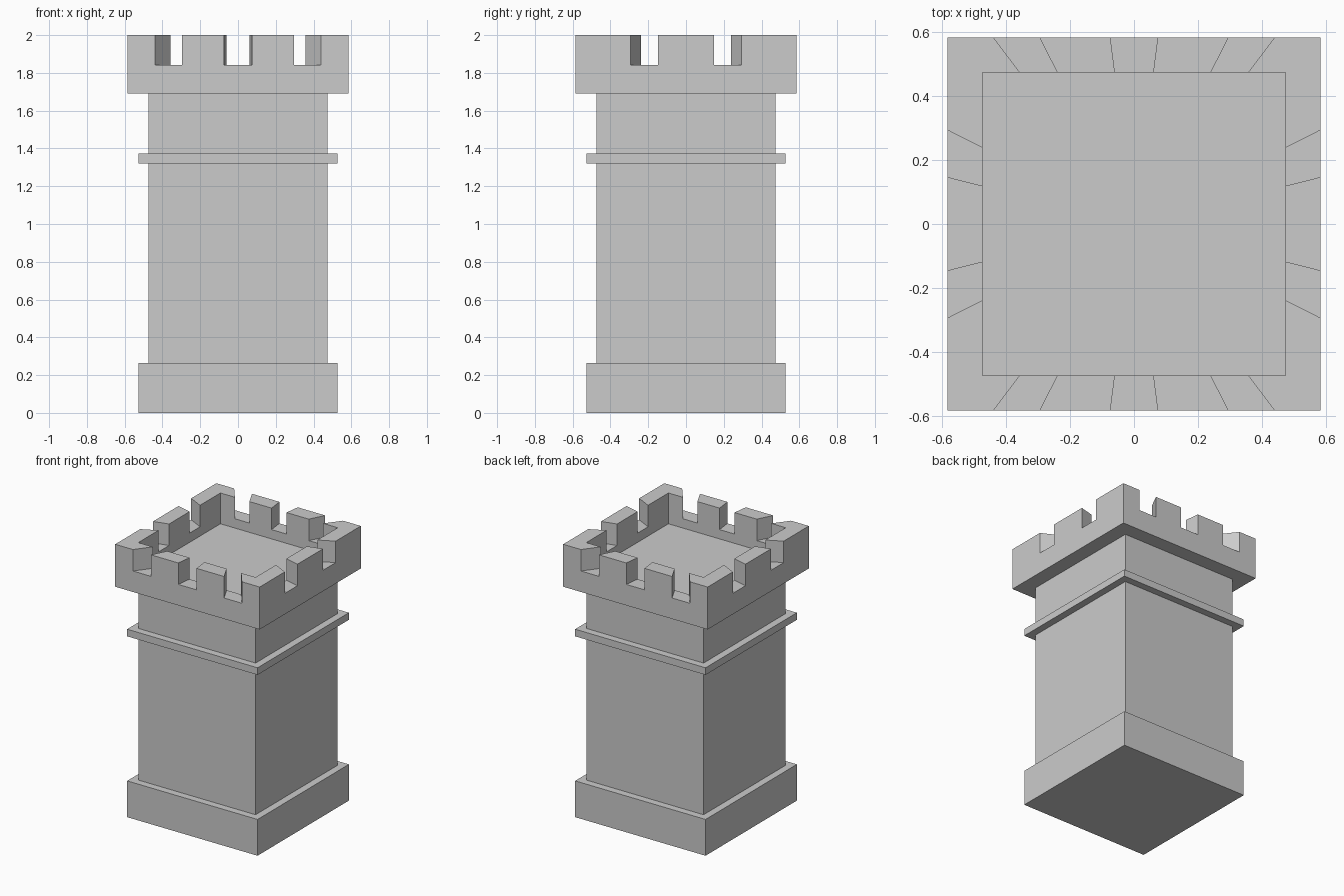
import bpy, bmesh

if "Cube" in bpy.data.objects:
    bpy.data.objects.remove(bpy.data.objects["Cube"])

OUT, INN = 0.584, 0.474                          # outer and inner half widths of the crown
Z_UNDER, Z_FLOOR, Z_NOTCH, Z_TOP = 1.69, 1.775, 1.843, 2.0


def finish(bm, name):
    bmesh.ops.remove_doubles(bm, verts=bm.verts, dist=1e-4)
    bmesh.ops.dissolve_limit(bm, angle_limit=0.01, verts=bm.verts, edges=bm.edges)
    bmesh.ops.recalc_face_normals(bm, faces=bm.faces)
    mesh = bpy.data.meshes.new(name)
    bm.to_mesh(mesh)
    bm.free()
    ob = bpy.data.objects.new(name, mesh)
    bpy.context.collection.objects.link(ob)
    return ob


def square(bm, h, z):
    return [bm.verts.new((x * h, y * h, z)) for x, y in ((-1, -1), (1, -1), (1, 1), (-1, 1))]


# Plinth, shaft and string course: a stepped profile swept round a square
bm = bmesh.new()
profile = [(0.527, 0), (0.527, 0.265), (INN, 0.265), (INN, 1.321), (0.527, 1.321),
           (0.527, 1.373), (INN, 1.373), (INN, Z_UNDER)]
rings = [square(bm, h, z) for h, z in profile]
bm.faces.new(rings[0][::-1])
for a, b in zip(rings, rings[1:]):
    for i in range(4):
        j = (i + 1) % 4
        bm.faces.new((a[i], a[j], b[j], b[i]))
finish(bm, "tower_body")

# Crown: perimeter split into segments, every second one on a side is a notch
front = [-OUT, -0.44, -0.296, -0.074, 0.074, 0.296, 0.44, OUT]
side = [-OUT, -0.294, -0.147, 0.147, 0.294, OUT]
loop = []
for stops, place in ((front, lambda t: (t, -OUT)), (side, lambda t: (OUT, t)),
                     (front, lambda t: (-t, OUT)), (side, lambda t: (-OUT, -t))):
    for i, t in enumerate(stops[:-1]):
        loop.append((place(t), i % 2 == 1))

bm = bmesh.new()


def quad(*pts):
    bm.faces.new([bm.verts.new(p) for p in pts])


def pt(p, inner, z):
    s = INN / OUT if inner else 1
    return (p[0] * s, p[1] * s, z)


for i, (a, notch) in enumerate(loop):
    b, next_notch = loop[(i + 1) % len(loop)]
    top = Z_NOTCH if notch else Z_TOP
    quad(pt(a, 0, Z_UNDER), pt(b, 0, Z_UNDER), pt(b, 0, Z_NOTCH), pt(a, 0, Z_NOTCH))
    quad(pt(b, 1, Z_FLOOR), pt(a, 1, Z_FLOOR), pt(a, 1, Z_NOTCH), pt(b, 1, Z_NOTCH))
    quad(pt(a, 0, top), pt(b, 0, top), pt(b, 1, top), pt(a, 1, top))
    quad(pt(b, 0, Z_UNDER), pt(a, 0, Z_UNDER), pt(a, 1, Z_UNDER), pt(b, 1, Z_UNDER))
    if not notch:
        quad(pt(a, 0, Z_NOTCH), pt(b, 0, Z_NOTCH), pt(b, 0, Z_TOP), pt(a, 0, Z_TOP))
        quad(pt(b, 1, Z_NOTCH), pt(a, 1, Z_NOTCH), pt(a, 1, Z_TOP), pt(b, 1, Z_TOP))
    if notch != next_notch:                      # splayed cheek of a notch
        quad(pt(b, 0, Z_NOTCH), pt(b, 1, Z_NOTCH), pt(b, 1, Z_TOP), pt(b, 0, Z_TOP))

# Sunken roof floor inside the crown
bm.faces.new([bm.verts.new(pt(p, 1, Z_FLOOR)) for p, _ in loop])
finish(bm, "battlement")
